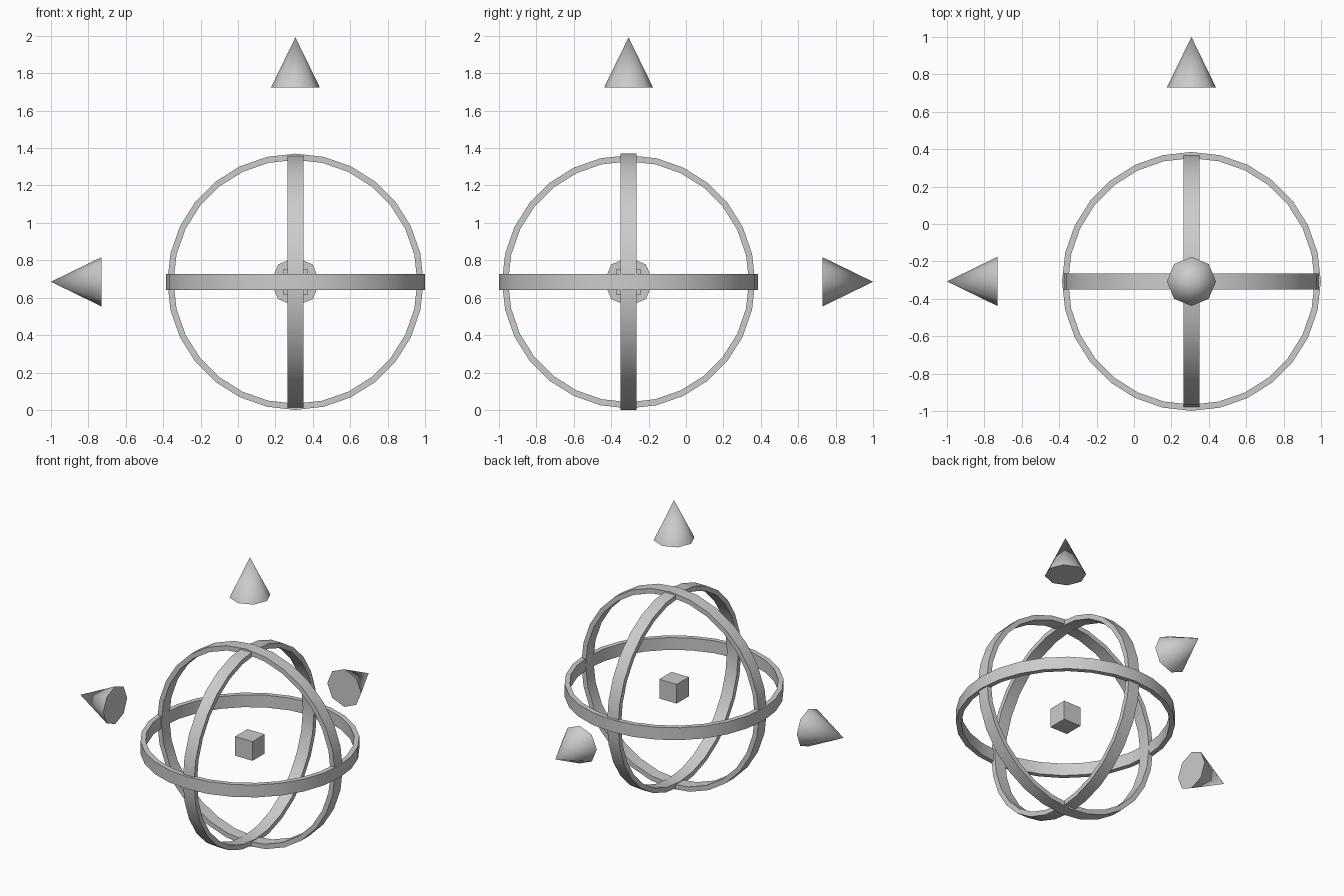
import bpy, bmesh, math
from mathutils import Vector, Matrix

if "Cube" in bpy.data.objects:
    bpy.data.objects.remove(bpy.data.objects["Cube"])

CENTRE = Vector((0.307, -0.307, 0.685))
X_TURN = Matrix.Rotation(math.radians(90), 4, 'X')
Y_TURN = Matrix.Rotation(math.radians(-90), 4, 'Y')
UPRIGHT = Matrix.Identity(4)


def finish(bm, name, turn, smooth=None):
    bmesh.ops.recalc_face_normals(bm, faces=bm.faces)
    mesh = bpy.data.meshes.new(name)
    bm.to_mesh(mesh)
    bm.free()
    obj = bpy.data.objects.new(name, mesh)
    bpy.context.collection.objects.link(obj)
    obj.matrix_world = Matrix.Translation(CENTRE) @ turn
    if smooth:
        bpy.ops.object.select_all(action='DESELECT')
        obj.select_set(True)
        bpy.context.view_layer.objects.active = obj
        bpy.ops.object.shade_smooth_by_angle(angle=math.radians(smooth))
    return obj


def ring(name, radius, turn, width=0.086, thick=0.033, sides=28):
    # Rectangular section swept around local z
    bm = bmesh.new()
    h = width / 2
    section = [(radius, -h), (radius, h), (radius - thick, h), (radius - thick, -h)]
    loops = []
    for i in range(sides):
        a = math.tau * i / sides
        loops.append([bm.verts.new((r * math.cos(a), r * math.sin(a), z)) for r, z in section])
    for i in range(sides):
        a, b = loops[i], loops[(i + 1) % sides]
        for j in range(4):
            k = (j + 1) % 4
            bm.faces.new((a[j], b[j], b[k], a[k]))
    finish(bm, name, turn, 30)


def arrow(name, turn, base=1.038, tip=1.307, radius=0.131):
    # Eight-sided cone pointing outward along local z
    bm = bmesh.new()
    bmesh.ops.create_cone(bm, cap_ends=True, segments=8, radius1=radius, radius2=0,
                          depth=tip - base,
                          matrix=Matrix.Translation((0, 0, (base + tip) / 2)))
    finish(bm, name, turn, 50)


# Three rotation rings, slightly nested
ring("horizontal_ring", 0.692, UPRIGHT)
ring("front_ring", 0.685, X_TURN)
ring("side_ring", 0.677, Y_TURN)

# Axis arrowheads: up, left (-x), back (+y)
arrow("up_arrow", UPRIGHT)
arrow("left_arrow", Y_TURN)
arrow("back_arrow", X_TURN.inverted())

# Centre cube
bm = bmesh.new()
bmesh.ops.create_cube(bm, size=0.134)
finish(bm, "centre_cube", UPRIGHT)
